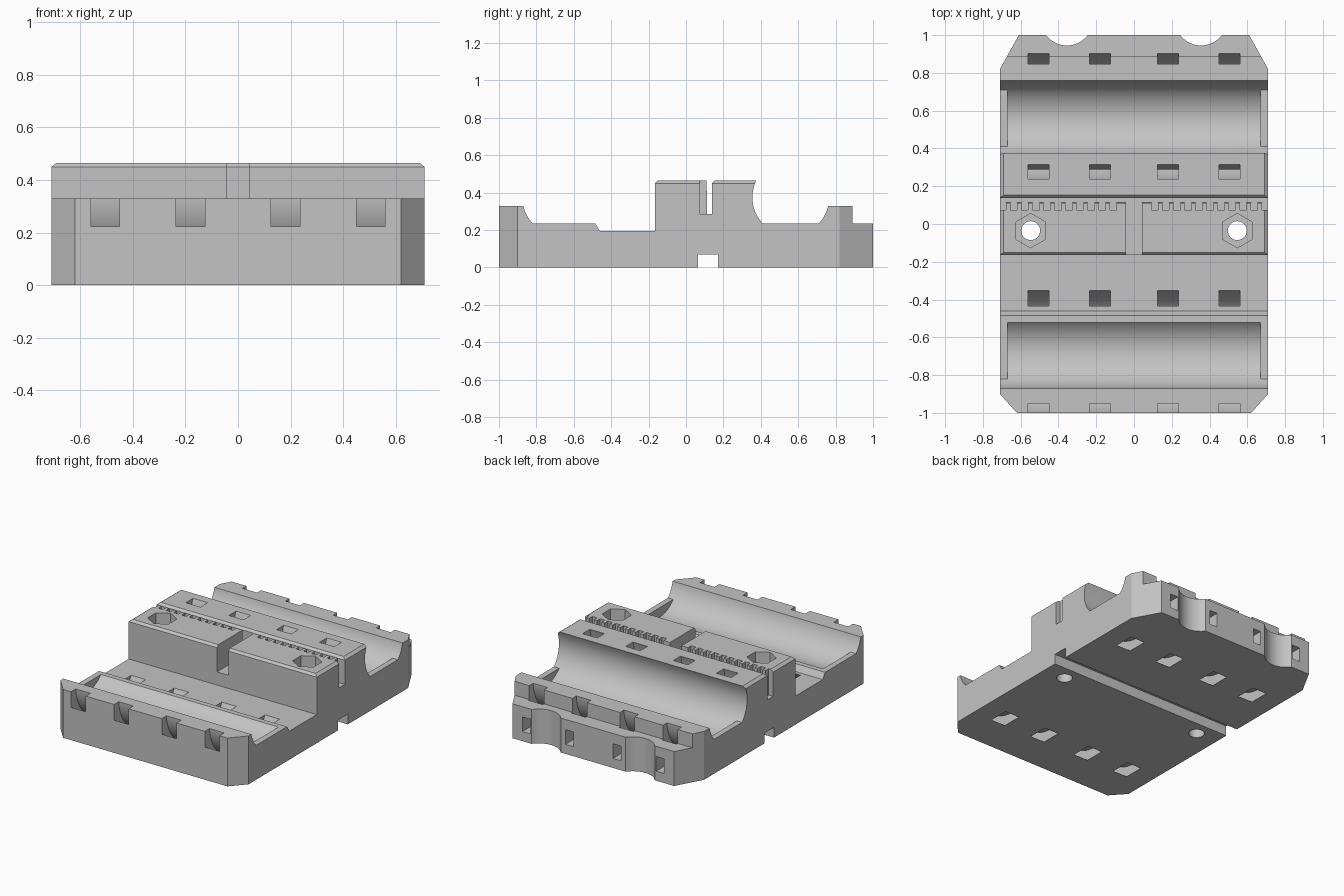
import bpy, bmesh
from math import radians, cos, sin
from mathutils import Vector

old = bpy.data.objects.get("Cube")
if old:
    bpy.data.objects.remove(old)

grey = bpy.data.materials.new("plain grey")
grey.use_nodes = True
GREY = (0.55, 0.55, 0.55, 1)
grey.diffuse_color = GREY
grey.node_tree.nodes["Principled BSDF"].inputs["Base Color"].default_value = GREY


def arc(cy, cz, r, a, b, n=16):
    """Points of a circular arc between two angles in degrees."""
    steps = [radians(a + (b - a) * i / n) for i in range(n + 1)]
    return [(cy + r * cos(t), cz + r * sin(t)) for t in steps]


def prism(name, points, spans, axis="x"):
    """Extrude a closed outline along an axis, once for each span."""
    place = {"x": lambda p, d: (d, p[0], p[1]),
             "y": lambda p, d: (p[0], d, p[1]),
             "z": lambda p, d: (p[0], p[1], d)}[axis]
    bm = bmesh.new()
    for lo, hi in spans:
        face = bm.faces.new([bm.verts.new(place(p, lo)) for p in points])
        new = bmesh.ops.extrude_face_region(bm, geom=[face])["geom"]
        shift = Vector(place((0, 0), hi - lo))
        bmesh.ops.translate(bm, vec=shift, verts=[v for v in new if isinstance(v, bmesh.types.BMVert)])
    bmesh.ops.recalc_face_normals(bm, faces=bm.faces)
    mesh = bpy.data.meshes.new(name)
    bm.to_mesh(mesh)
    bm.free()
    ob = bpy.data.objects.new(name, mesh)
    bpy.context.collection.objects.link(ob)
    return ob


def rect(a, b, c, d):
    return [(a, c), (b, c), (b, d), (a, d)]


def around(centres, half):
    return [(c - half, c + half) for c in centres]


def combine(ob, cutter, operation="DIFFERENCE"):
    """Apply a boolean and discard the helper."""
    cutter.hide_render = True
    mod = ob.modifiers.new("cut", "BOOLEAN")
    mod.operation, mod.object, mod.solver = operation, cutter, "EXACT"
    bpy.context.view_layer.objects.active = ob
    bpy.ops.object.modifier_apply(modifier=mod.name)
    bpy.data.objects.remove(cutter)


HALF = 0.71
FRONT, REAR = -0.67, 0.56          # trough axes
AXIS_Z, R = 0.375, 0.205
TOP, LEDGE, WALL = 0.465, 0.235, 0.33

# Main side profile, swept across the width
profile = [(-1.1, 0), (-1.1, WALL)]
profile += arc(FRONT, AXIS_Z, R, 192.7, 223, 8)
profile += [(-0.485, LEDGE), (-0.46, 0.195), (-0.165, 0.195),
            (-0.165, 0.45), (-0.15, TOP), (0.11, TOP), (0.113, 0.285),
            (0.138, 0.285), (0.138, 0.45), (0.153, TOP)]
profile += arc(REAR, AXIS_Z, R, 154, 223, 16)
profile += arc(REAR, AXIS_Z, R, 317, 347.3, 8)
profile += [(0.89, WALL), (0.89, LEDGE), (1.1, LEDGE), (1.1, 0),
            (0.17, 0), (0.17, 0.07), (0.065, 0.07), (0.065, 0)]
body = prism("carriage_body", profile, [(-0.8, 0.8)])

# Plan outline with bevelled corners and two scallops in the rear edge
half_plan = [(0.62, -1), (HALF, -0.9), (HALF, 0.82), (0.61, 1)]
half_plan += arc(0.355, 1.083, 0.138, 323, 217, 14)
plan = half_plan + [(-x, y) for x, y in reversed(half_plan)]
combine(body, prism("plan", plan, [(-0.2, 0.8)], "z"), "INTERSECT")

# Bearing pockets that leave low end walls
for cy in (FRONT, REAR):
    pocket = arc(cy, AXIS_Z, R, 223, 317, 32) + [(cy + 0.13, 0.3), (cy - 0.13, 0.3)]
    combine(body, prism("pocket", pocket, [(-0.67, 0.67)]))

# Curved strap channels under each trough
strap_x = (-0.505, -0.18, 0.18, 0.505)
for cy in (FRONT, REAR + 0.008):
    ring = arc(cy, 0.345, 0.352, 150, 385, 48) + arc(cy, 0.345, 0.28, 385, 150, 48)
    combine(body, prism("strap_channel", ring, around(strap_x, 0.055)))

# Small sockets in the rear face
combine(body, prism("rear_socket", rect(0.88, 1.2, 0.065, 0.165), around(strap_x, 0.03)))

# Belt teeth grooves, mirrored about the centre notch
groove_x = [s * (0.695 - 0.0585 * k) for s in (-1, 1) for k in range(11)]
combine(body, prism("belt_groove", rect(0.075, 0.12, 0.285, 0.6), around(groove_x, 0.018)))

# Centre notch through the front ridge
combine(body, prism("notch", rect(-0.3, 0.12, 0.285, 0.6), [(-0.043, 0.043)]))

for side in (-1, 1):
    # Bevelled ridge ends
    bevel = [(side * 0.69, TOP), (side * 0.73, 0.435), (side * 0.73, 0.6), (side * 0.69, 0.6)]
    combine(body, prism("ridge_bevel", bevel, [(-0.3, 0.5)], "y"))
    # Nut trap and bolt hole
    combine(body, prism("nut_trap", arc(side * 0.547, -0.035, 0.091, 30, 330, 5), [(0.33, 0.6)], "z"))
    combine(body, prism("bolt_hole", arc(side * 0.547, -0.035, 0.05, 0, 348.75, 31), [(-0.1, 0.6)], "z"))

body.data.materials.clear()
body.data.materials.append(grey)
bpy.ops.object.select_all(action="DESELECT")
body.select_set(True)
bpy.context.view_layer.objects.active = body
bpy.ops.object.shade_smooth_by_angle(angle=radians(20))
